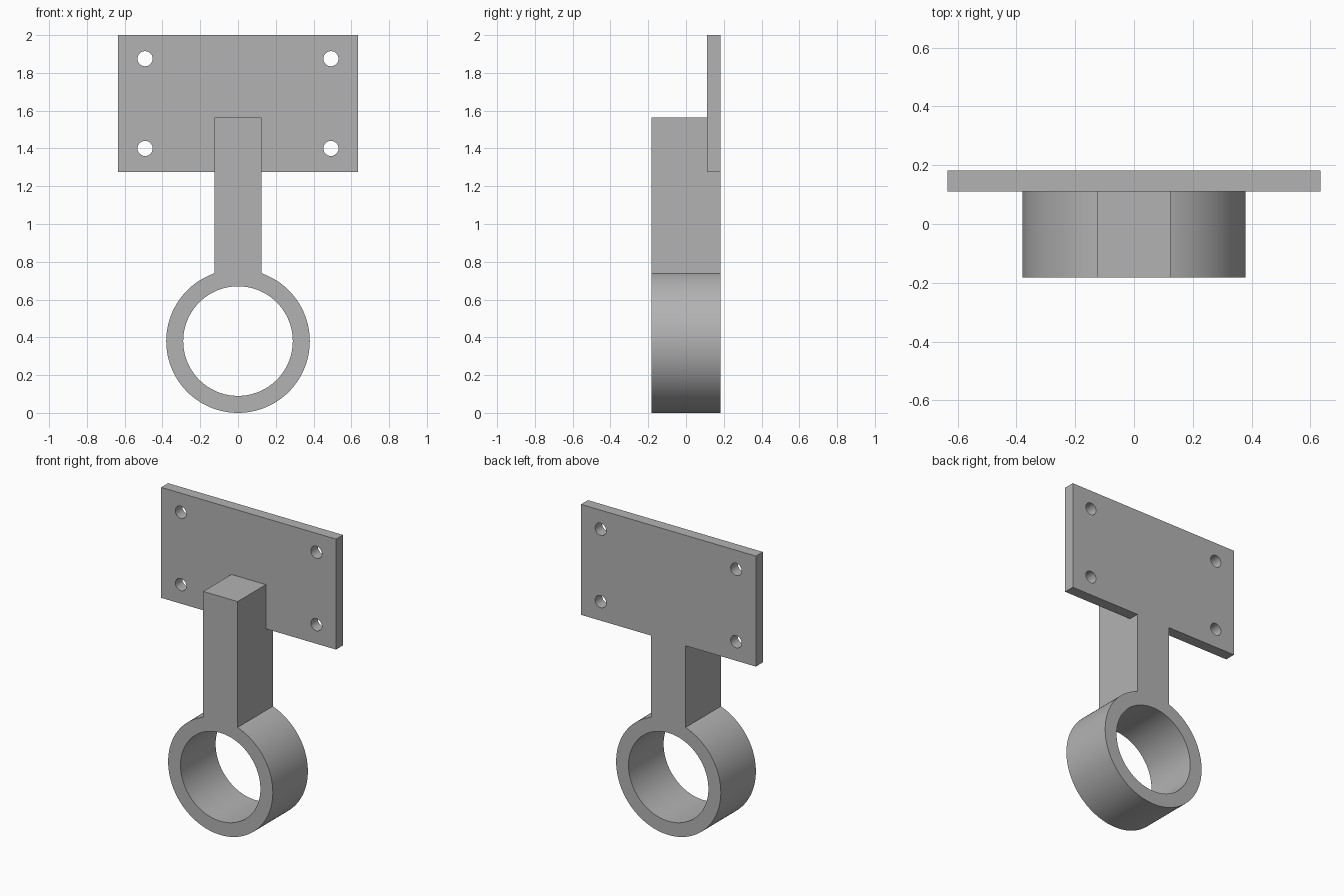
import bpy
import math
from mathutils import Vector

cube = bpy.data.objects.get("Cube")
if cube:
    bpy.data.objects.remove(cube, do_unlink=True)

# Main dimensions
BACK, FRONT, PLATE_FRONT = 0.182, -0.182, 0.11
RING_R, BORE_R = 0.38, 0.29
POST_HALF, POST_TOP = 0.125, 1.565
PLATE_HALF, PLATE_LOW, PLATE_TOP = 0.635, 1.275, 2.0

grey = bpy.data.materials.new("plain grey")
grey.use_nodes = True
colour = (0.45, 0.45, 0.45, 1)
grey.diffuse_color = colour
grey.node_tree.nodes["Principled BSDF"].inputs["Base Color"].default_value = colour


def box(name, low, high):
    low, high = Vector(low), Vector(high)
    bpy.ops.mesh.primitive_cube_add(size=1, location=(low + high) / 2)
    obj = bpy.context.object
    obj.name = name
    obj.scale = high - low
    bpy.ops.object.transform_apply(location=True, rotation=True, scale=True)
    obj.data.materials.append(grey)
    return obj


def rod(name, x, z, radius, y0, y1, sides):
    bpy.ops.mesh.primitive_cylinder_add(
        vertices=sides, radius=radius, depth=y1 - y0,
        location=(x, (y0 + y1) / 2, z), rotation=(math.pi / 2, 0, 0))
    obj = bpy.context.object
    obj.name = name
    bpy.ops.object.transform_apply(location=True, rotation=True, scale=True)
    obj.data.materials.append(grey)
    return obj


def combine(target, tool, operation):
    bpy.ops.object.select_all(action='DESELECT')
    target.select_set(True)
    bpy.context.view_layer.objects.active = target
    mod = target.modifiers.new(operation.lower(), 'BOOLEAN')
    mod.operation = operation
    mod.solver = 'EXACT'
    mod.object = tool
    bpy.ops.object.modifier_apply(modifier=mod.name)
    bpy.data.objects.remove(tool, do_unlink=True)


# Ring, post and mounting plate fused into one bracket
bracket = rod("ring_bracket", 0, RING_R, RING_R, FRONT, BACK, 128)
post = box("post", (-POST_HALF, FRONT, RING_R), (POST_HALF, BACK, POST_TOP))
combine(bracket, post, 'UNION')
plate = box("mounting_plate", (-PLATE_HALF, PLATE_FRONT, PLATE_LOW),
            (PLATE_HALF, BACK, PLATE_TOP))
combine(bracket, plate, 'UNION')

# Ring bore
combine(bracket, rod("bore_cutter", 0, RING_R, BORE_R, -1, 1, 128), 'DIFFERENCE')

# Four screw holes
for x in (-0.492, 0.492):
    for z in (1.4, 1.875):
        combine(bracket, rod("screw_cutter", x, z, 0.04, 0, 1, 48), 'DIFFERENCE')

# Smooth round walls, sharp corners
bracket.select_set(True)
bpy.context.view_layer.objects.active = bracket
bpy.ops.object.shade_smooth_by_angle(angle=math.radians(30))
